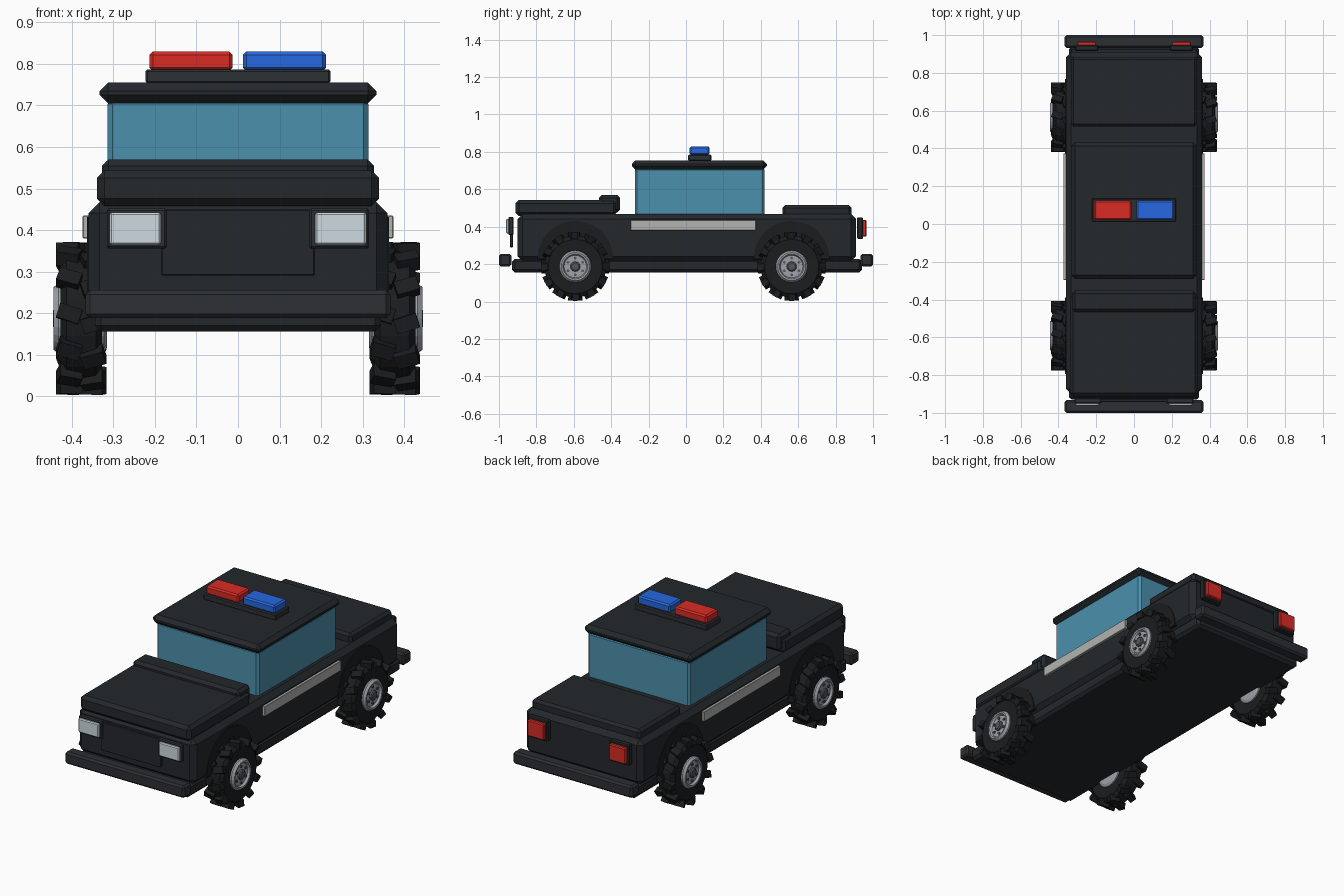
import bpy, bmesh
from math import sin, cos, pi, radians
from mathutils import Matrix, Vector

if "Cube" in bpy.data.objects:
    bpy.data.objects.remove(bpy.data.objects["Cube"])


def material(name, r, g, b):
    m = bpy.data.materials.new(name)
    m.diffuse_color = (r, g, b, 1)
    m.use_nodes = True
    m.node_tree.nodes["Principled BSDF"].inputs["Base Color"].default_value = m.diffuse_color
    return m


PAINT = material("dark_paint", 0.017, 0.021, 0.025)
TRIM = material("trim", 0.025, 0.029, 0.033)
RUBBER = material("rubber", 0.011, 0.012, 0.013)
GLASS = material("glass", 0.07, 0.28, 0.42)
SILVER = material("silver", 0.34, 0.36, 0.39)
STEEL = material("dark_steel", 0.09, 0.095, 0.105)
STRIPE = material("stripe", 0.45, 0.45, 0.44)
LAMP = material("lamp", 0.62, 0.70, 0.74)
RED = material("red", 0.70, 0.025, 0.018)
BLUE = material("blue", 0.02, 0.14, 0.75)


def finish(name, bm, mat):
    bmesh.ops.recalc_face_normals(bm, faces=bm.faces)
    me = bpy.data.meshes.new(name)
    bm.to_mesh(me)
    bm.free()
    me.materials.append(mat)
    ob = bpy.data.objects.new(name, me)
    bpy.context.collection.objects.link(ob)
    return ob


def box(name, x, y, z, mat, bevel=0.005):
    """Chamfered box from (min, max) ranges."""
    bm = bmesh.new()
    size = [b - a for a, b in (x, y, z)]
    mid = [(a + b) / 2 for a, b in (x, y, z)]
    bmesh.ops.create_cube(bm, size=1, matrix=Matrix.Translation(mid) @ Matrix.Diagonal((*size, 1)))
    if bevel:
        bmesh.ops.bevel(bm, geom=bm.edges[:], offset=bevel, segments=1, affect='EDGES')
    return finish(name, bm, mat)


def lathe(bm, profile, origin, side, n=24):
    """Revolve (radius, outward offset) points about the axle; ends are capped."""
    rings = [[bm.verts.new(origin + Vector((side * h, r * sin(2 * pi * i / n), r * cos(2 * pi * i / n))))
              for i in range(n)] for r, h in profile]
    for a, b in zip(rings, rings[1:]):
        for i in range(n):
            j = (i + 1) % n
            bm.faces.new((a[i], a[j], b[j], b[i]))
    bm.faces.new(rings[0])
    bm.faces.new(rings[-1])


# Body shell
box("chassis", (-0.345, 0.345), (-0.93, 0.94), (0.155, 0.228), PAINT, 0.015)
box("body", (-0.36, 0.36), (-0.90, 0.91), (0.215, 0.468), PAINT, 0.027)
box("hood", (-0.34, 0.34), (-0.912, -0.37), (0.458, 0.543), PAINT, 0.018)
box("cowl", (-0.328, 0.328), (-0.465, -0.352), (0.475, 0.57), PAINT, 0.016)
box("trunk_lid", (-0.333, 0.333), (0.515, 0.885), (0.455, 0.515), PAINT, 0.014)
box("cabin_glass", (-0.314, 0.314), (-0.273, 0.42), (0.455, 0.715), GLASS, 0.012)
box("roof", (-0.333, 0.333), (-0.29, 0.433), (0.705, 0.755), PAINT, 0.02)

# Bumpers
box("front_bumper", (-0.367, 0.367), (-1.0, -0.933), (0.188, 0.255), TRIM, 0.01)
box("rear_bumper", (-0.367, 0.367), (0.933, 1.0), (0.188, 0.255), TRIM, 0.01)

# Light bar
box("light_bar_base", (-0.223, 0.223), (0.012, 0.135), (0.753, 0.787), TRIM, 0.005)
box("red_beacon", (-0.213, -0.013), (0.02, 0.125), (0.783, 0.83), RED, 0.008)
box("blue_beacon", (0.012, 0.212), (0.02, 0.125), (0.783, 0.83), BLUE, 0.008)

# Front and rear lamps, side stripes
box("grille", (-0.185, 0.185), (-0.942, -0.925), (0.29, 0.45), PAINT, 0.003)
for s, label in ((-1, "left"), (1, "right")):
    def span(a, b):
        return tuple(sorted((s * a, s * b)))
    box(label + "_headlight_housing", span(0.172, 0.316), (-0.95, -0.922), (0.355, 0.452), TRIM)
    box(label + "_headlight", span(0.185, 0.31), (-0.962, -0.94), (0.364, 0.442), LAMP)
    box(label + "_taillight_housing", span(0.19, 0.312), (0.915, 0.947), (0.335, 0.45), PAINT)
    box(label + "_taillight", span(0.20, 0.302), (0.94, 0.965), (0.347, 0.437), RED)
    box(label + "_side_stripe", span(0.355, 0.374), (-0.297, 0.373), (0.38, 0.435), STRIPE, 0.002)

    for axle, end in ((-0.592, "front"), (0.565, "rear")):
        name = f"{end}_{label}_"
        centre = Vector((s * 0.3775, axle, 0.187))

        # Half-round arch panel
        bm = bmesh.new()
        arc = [(axle + 0.203 * cos(pi * i / 16), 0.228 + 0.203 * sin(pi * i / 16)) for i in range(17)]
        face = bm.faces.new([bm.verts.new((s * 0.33, y, z)) for y, z in arc])
        ext = bmesh.ops.extrude_face_region(bm, geom=[face])
        bmesh.ops.translate(bm, vec=(s * 0.034, 0, 0),
                            verts=[v for v in ext["geom"] if isinstance(v, bmesh.types.BMVert)])
        finish(name + "wheel_arch", bm, RUBBER)

        # Tyre carcass with chevron lugs
        bm = bmesh.new()
        lathe(bm, [(0.085, -0.047), (0.145, -0.05), (0.165, -0.035),
                   (0.165, 0.035), (0.145, 0.05), (0.085, 0.047)], centre, s)
        for i in range(12):
            for half in (-1, 1):
                m = (Matrix.Translation(centre)
                     @ Matrix.Rotation(2 * pi * i / 12 + half * radians(4), 4, 'X')
                     @ Matrix.Translation((half * 0.029, 0, 0.165))
                     @ Matrix.Rotation(half * radians(18), 4, 'Z')
                     @ Matrix.Diagonal((0.056, 0.036, 0.036, 1)))
                bmesh.ops.create_cube(bm, size=1, matrix=m)
        finish(name + "tyre", bm, RUBBER)

        # Dished rim, hub cap and bolts
        bm = bmesh.new()
        lathe(bm, [(0.07, -0.062), (0.085, -0.055), (0.085, 0.055), (0.075, 0.067),
                   (0.066, 0.066), (0.06, 0.054)], centre, s)
        finish(name + "rim", bm, SILVER)
        bm = bmesh.new()
        lathe(bm, [(0.027, 0.05), (0.027, 0.063), (0.02, 0.068)], centre, s, 12)
        finish(name + "hub_cap", bm, STEEL)
        bm = bmesh.new()
        for i in range(6):
            a = 2 * pi * i / 6
            lathe(bm, [(0.008, 0.05), (0.008, 0.06)],
                  centre + Vector((0, 0.045 * sin(a), 0.045 * cos(a))), s, 6)
        finish(name + "wheel_bolts", bm, STEEL)
